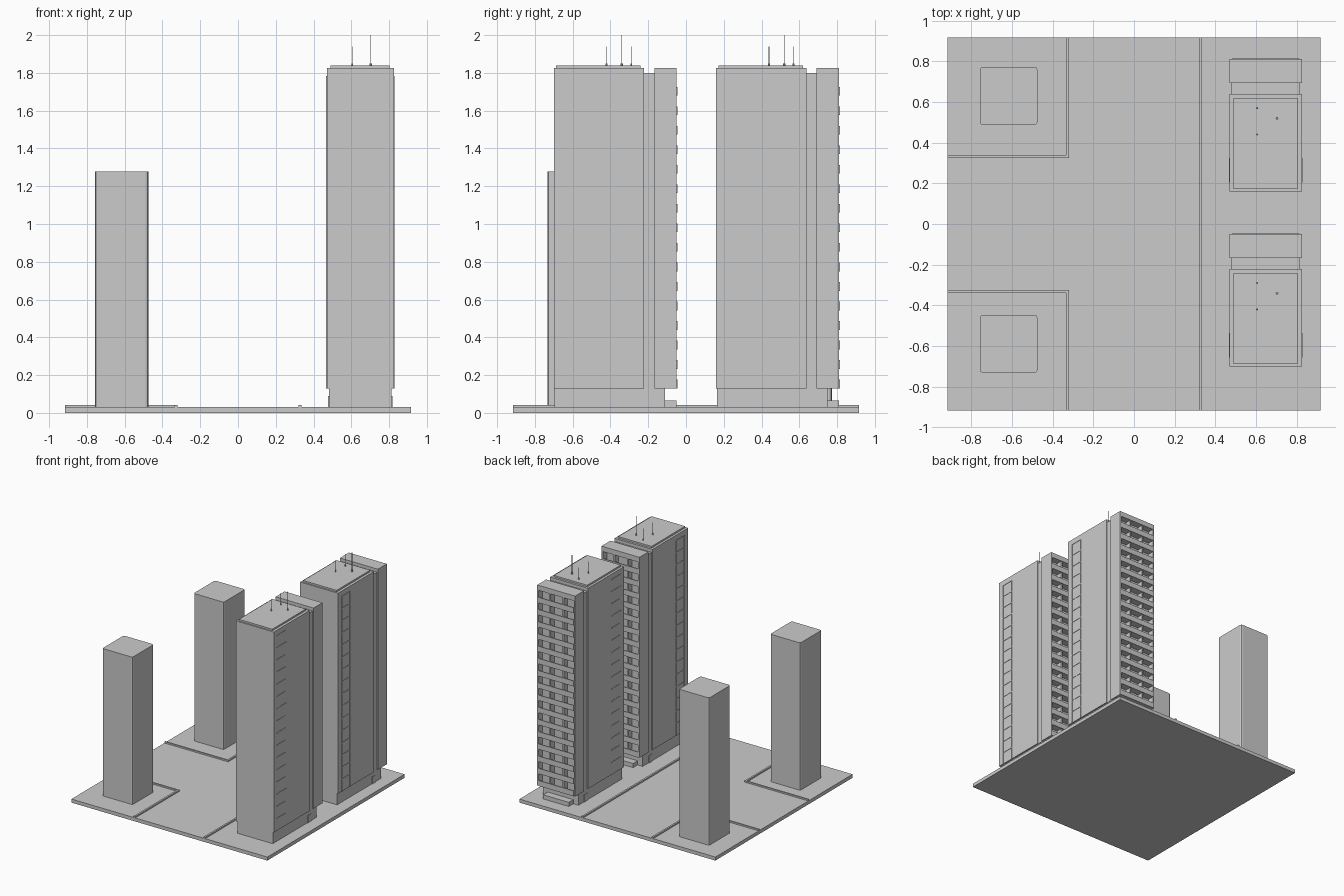
import bpy, bmesh
from mathutils import Matrix, Vector

if "Cube" in bpy.data.objects:
    bpy.data.objects.remove(bpy.data.objects["Cube"])


def boxes(name, items):
    """One object from boxes given as (x0, x1, y0, y1, z0, z1)."""
    bm = bmesh.new()
    for x0, x1, y0, y1, z0, z1 in items:
        m = Matrix.Translation(((x0 + x1) / 2, (y0 + y1) / 2, (z0 + z1) / 2))
        m = m @ Matrix.Diagonal((x1 - x0, y1 - y0, z1 - z0, 1))
        bmesh.ops.create_cube(bm, size=1, matrix=m)
    return finish(name, bm)


def finish(name, bm):
    me = bpy.data.meshes.new(name)
    bm.to_mesh(me)
    bm.free()
    ob = bpy.data.objects.new(name, me)
    bpy.context.collection.objects.link(ob)
    return ob


G = 0.03            # ground top
E = 0.917           # ground half size
FLOOR = 0.1033      # storey height
BASE = 0.13         # underside of the tower body

# Ground slab and kerbs
boxes("ground", [(-E, E, -E, E, 0, G)])
boxes("kerb_right", [(0.32, 0.335, -E, E, G, 0.042)])
for side, label in ((1, "back"), (-1, "front")):
    y0, y1 = sorted((side * 0.325, side * 0.338))
    ya, yb = sorted((side * 0.338, side * E))
    boxes("kerb_" + label, [(-E, -0.32, y0, y1, G, 0.042),
                            (-0.335, -0.32, ya, yb, G, 0.042)])

# Plain towers with rounded vertical corners
for label, y0, y1 in (("front", -0.732, -0.447), ("back", 0.487, 0.772)):
    ob = boxes("plain_tower_" + label, [(-0.757, -0.475, y0, y1, G, 1.277)])
    bm = bmesh.new()
    bm.from_mesh(ob.data)
    upright = [e for e in bm.edges
               if abs(e.verts[0].co.z - e.verts[1].co.z) > 0.5]
    bmesh.ops.bevel(bm, geom=upright, offset=0.014, segments=2,
                    profile=0.5, affect='EDGES')
    bm.to_mesh(ob.data)
    bm.free()

X0, X1 = 0.47, 0.825


def apartment_tower(label):
    parts = []

    def add(name, items):
        parts.append(boxes(name + "_" + label, items))

    # Podium, side doors and rear entrance
    add("podium", [(0.482, 0.812, -0.695, -0.11, G, BASE)])
    add("side_doors", [(0.477, 0.484, -0.23, -0.187, G, 0.09),
                       (0.81, 0.817, -0.23, -0.187, G, 0.09)])
    add("rear_porch", [(0.53, 0.77, -0.11, -0.05, G, 0.065)])

    # Main block, roof slab and recessed link
    add("main_block", [(X0, X1, -0.70, -0.222, BASE, 1.826)])
    add("roof_slab", [(0.49, 0.803, -0.688, -0.24, 1.826, 1.84)])
    add("link_block", [(0.478, 0.817, -0.222, -0.168, BASE, 1.80)])

    # Thin window frames on both long sides
    frames = []
    for xa, xb in ((X0 - 0.003, X0), (X1, X1 + 0.003)):
        for y in (-0.65, -0.542):
            frames.append((xa, xb, y - 0.003, y + 0.003, BASE, 1.78))
        for i in range(16):
            z = BASE + FLOOR * (i + 1) - (0.003 if i == 15 else 0)
            frames.append((xa, xb, -0.656, -0.536, z - 0.003, z + 0.003))
    add("window_frames", frames)

    # Rear block: back wall, side walls and top
    add("rear_block", [(X0, X1, -0.168, -0.105, BASE, 1.826),
                       (X0, X0 + 0.012, -0.105, -0.049, BASE, 1.826),
                       (X1 - 0.012, X1, -0.105, -0.049, BASE, 1.826),
                       (X0 + 0.012, X1 - 0.012, -0.105, -0.049, 1.783, 1.826)])

    # Balcony floors, parapets and dividers
    slabs, parapets = [], []
    for i in range(16):
        z = BASE + FLOOR * i
        slabs.append((X0 + 0.012, X1 - 0.012, -0.105, -0.05, z, z + 0.012))
        parapets.append((X0 + 0.012, X1 - 0.012, -0.054, -0.046, z, z + 0.046))
    add("balcony_floors", slabs)
    add("balcony_parapets", parapets)
    add("balcony_dividers", [(x - 0.006, x + 0.006, -0.105, -0.056, BASE, 1.783)
                             for x in (0.585, 0.71)])

    # Roof antennas with small feet
    bm = bmesh.new()
    for x, y, top, foot in ((0.605, -0.29, 1.94, 0.005),
                            (0.605, -0.42, 1.94, 0.005),
                            (0.703, -0.34, 2.0, 0.007)):
        for r, h in ((0.002, top - 1.838), (foot, 0.012)):
            bmesh.ops.create_cone(
                bm, cap_ends=True, segments=8, radius1=r, radius2=r, depth=h,
                matrix=Matrix.Translation((x, y, 1.838 + h / 2)))
    parts.append(finish("antennas_" + label, bm))
    return parts


# Two identical apartment towers
apartment_tower("front")
for ob in apartment_tower("back"):
    ob.data.transform(Matrix.Translation(Vector((0, 0.86, 0))))
